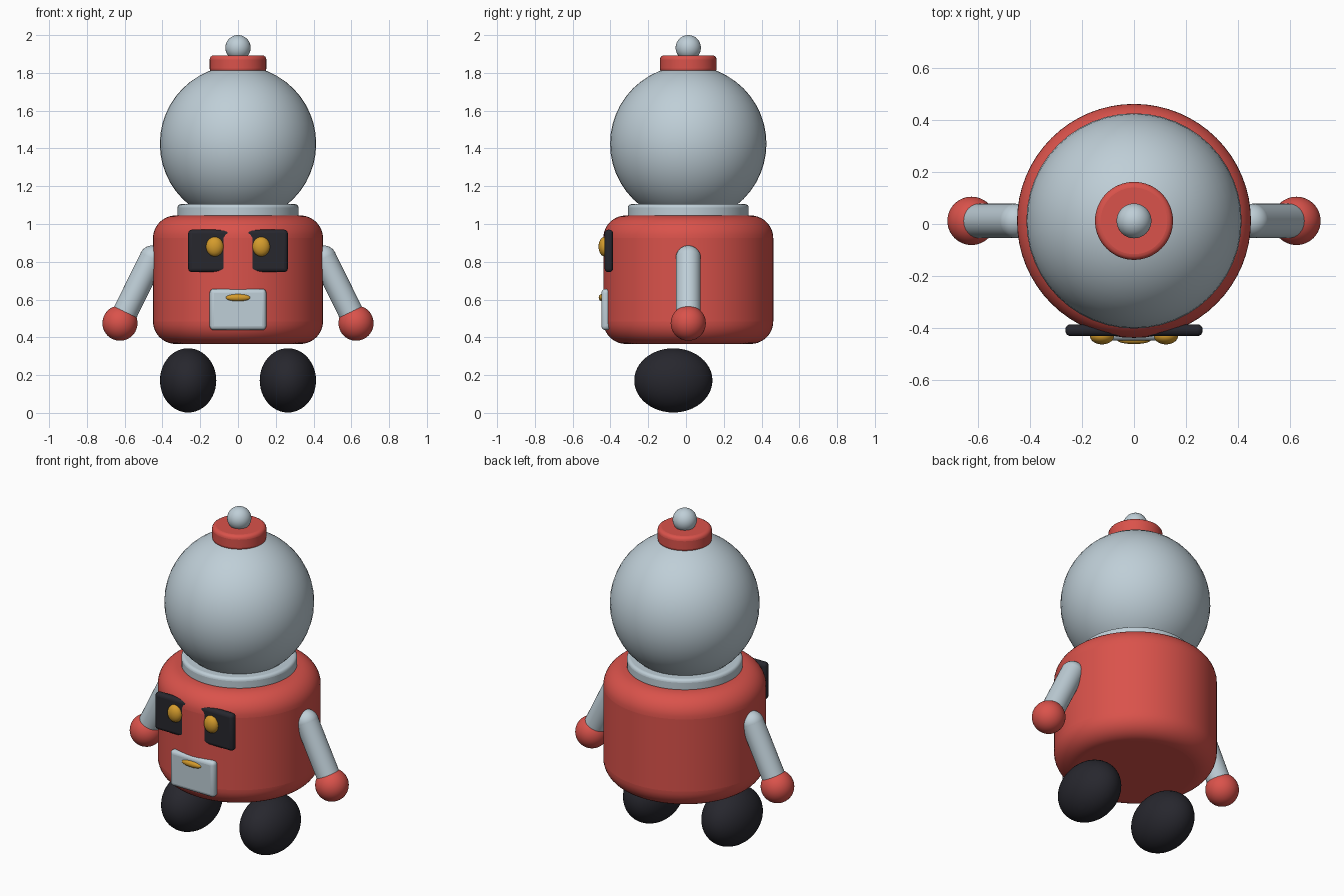
import bpy
from mathutils import Vector

cube = bpy.data.objects.get("Cube")
if cube:
    bpy.data.objects.remove(cube, do_unlink=True)

YC = 0.012  # depth axis of the rounded parts


def make_material(name, rgb):
    mat = bpy.data.materials.new(name)
    mat.use_nodes = True
    mat.diffuse_color = (*rgb, 1)
    mat.node_tree.nodes["Principled BSDF"].inputs["Base Color"].default_value = (*rgb, 1)
    return mat


red = make_material("warm red", (0.70, 0.085, 0.07))
silver = make_material("pale silver", (0.52, 0.62, 0.68))
black = make_material("soft black", (0.02, 0.02, 0.027))
gold = make_material("amber gold", (0.66, 0.33, 0.025))


def finish(name, mat, bevel=0, segments=4):
    obj = bpy.context.object
    obj.name = name
    obj.data.materials.append(mat)
    if bevel:
        mod = obj.modifiers.new("rounding", "BEVEL")
        mod.width = bevel
        mod.segments = segments
        mod.limit_method = "ANGLE"
    bpy.ops.object.shade_smooth_by_angle()
    return obj


def ellipsoid(name, mat, centre, radii):
    bpy.ops.mesh.primitive_uv_sphere_add(segments=48, ring_count=24, location=centre)
    bpy.context.object.scale = radii
    bpy.ops.object.transform_apply(location=False, rotation=False, scale=True)
    return finish(name, mat)


def drum(name, mat, radius, low, high, bevel, segments=4):
    bpy.ops.mesh.primitive_cylinder_add(vertices=64, radius=radius, depth=high - low,
                                        location=(0, YC, (low + high) / 2))
    return finish(name, mat, bevel, segments)


def plate(name, mat, low, high, bevel):
    low, high = Vector(low), Vector(high)
    bpy.ops.mesh.primitive_cube_add(size=1, location=(low + high) / 2)
    bpy.context.object.scale = high - low
    bpy.ops.object.transform_apply(location=False, rotation=False, scale=True)
    return finish(name, mat, bevel)


def rod(name, mat, start, end, radius):
    start, end = Vector(start), Vector(end)
    axis = end - start
    bpy.ops.mesh.primitive_cylinder_add(vertices=32, radius=radius, depth=axis.length,
                                        location=(start + end) / 2)
    bpy.context.object.rotation_euler = axis.to_track_quat("Z", "Y").to_euler()
    return finish(name, mat)


# Body, collar, globe head and topknot
drum("body", red, 0.45, 0.365, 1.045, 0.12, 10)
drum("collar", silver, 0.32, 1.03, 1.105, 0.018)
ellipsoid("globe_head", silver, (0, YC, 1.425), (0.414, 0.414, 0.414))
drum("cap", red, 0.15, 1.80, 1.893, 0.022)
ellipsoid("cap_knob", silver, (0, YC, 1.933), (0.067, 0.067, 0.067))

# Face plates
plate("eye_panel", black, (-0.264, -0.431, 0.745), (0.264, -0.386, 0.97), 0.02)
plate("mouth_panel", silver, (-0.15, -0.448, 0.438), (0.15, -0.40, 0.657), 0.022)
ellipsoid("mouth", gold, (0, -0.445, 0.61), (0.066, 0.017, 0.019))

# Paired parts
for side, s in (("left", 1), ("right", -1)):
    shoulder, hand = (s * 0.455, YC, 0.82), (s * 0.625, YC, 0.475)
    ellipsoid(side + "_eye", gold, (s * 0.123, -0.431, 0.88), (0.046, 0.032, 0.052))
    rod(side + "_arm", silver, shoulder, hand, 0.066)
    ellipsoid(side + "_shoulder", silver, shoulder, (0.066, 0.066, 0.066))
    ellipsoid(side + "_hand", red, hand, (0.093, 0.093, 0.093))
    ellipsoid(side + "_foot", black, (s * 0.264, -0.067, 0.172), (0.149, 0.207, 0.17))
